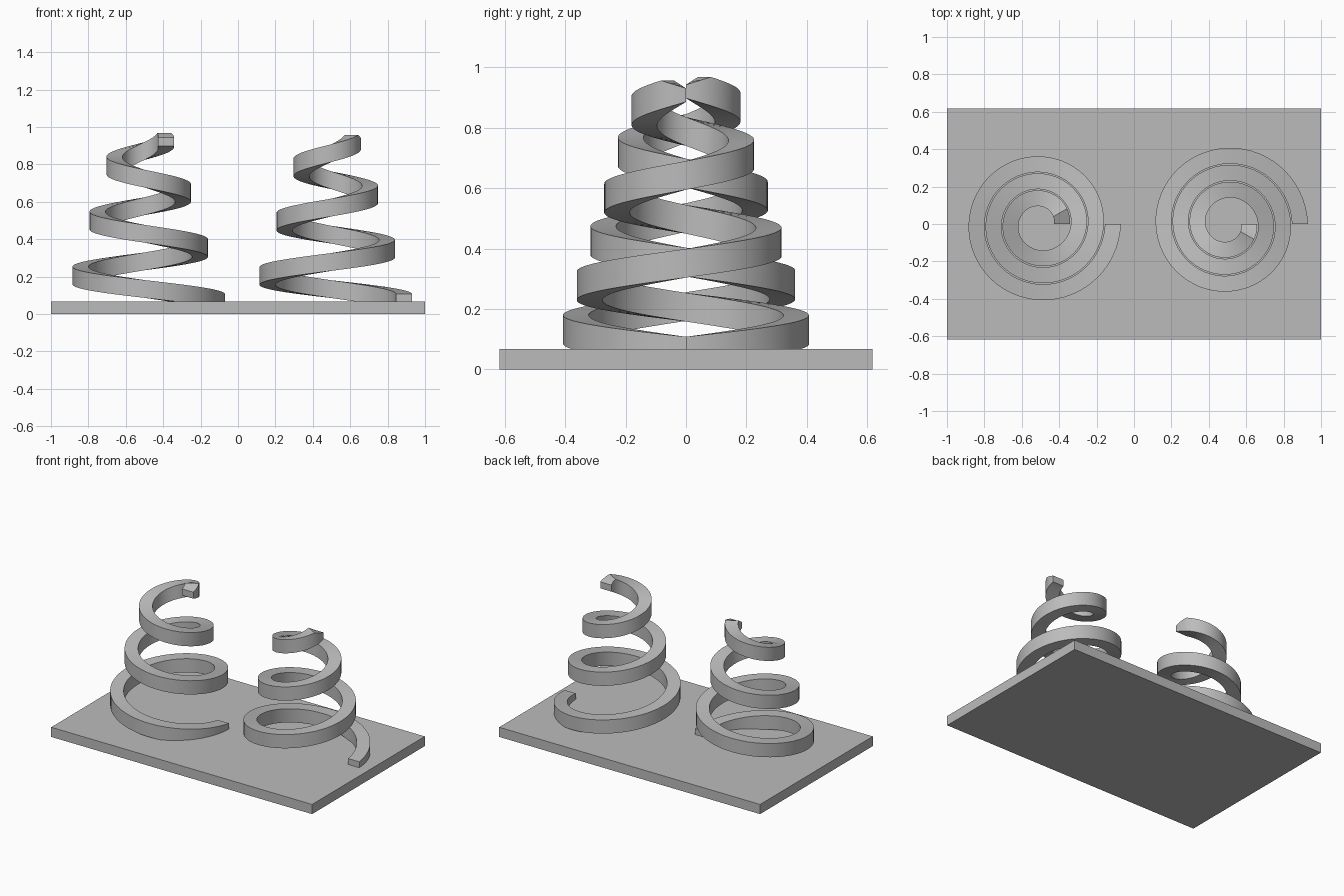
import bpy
import bmesh
from math import cos, sin, pi, radians

TURNS = 3
STEPS = 60            # segments per turn
WIDTH, HEIGHT = 0.085, 0.095
R_START, R_LOSS = 0.43, 0.091
TOP_START = 0.108

cube = bpy.data.objects.get("Cube")
if cube:
    bpy.data.objects.remove(cube, do_unlink=True)

grey = bpy.data.materials.new("plain grey")
grey.use_nodes = True
colour = (0.5, 0.5, 0.5, 1)
grey.diffuse_color = colour
grey.node_tree.nodes["Principled BSDF"].inputs["Base Color"].default_value = colour


def add_object(name, bm):
    bmesh.ops.recalc_face_normals(bm, faces=bm.faces[:])
    mesh = bpy.data.meshes.new(name)
    bm.to_mesh(mesh)
    bm.free()
    mesh.materials.append(grey)
    obj = bpy.data.objects.new(name, mesh)
    bpy.context.collection.objects.link(obj)
    return obj


def conical_spiral(name, x, direction, pitch):
    """Sweep an upright rectangle along a rising, narrowing spiral."""
    bm = bmesh.new()
    last = TURNS * STEPS
    taper_steps = STEPS // 12     # the last 30 degrees lose height on top
    rings = []
    for i in range(last + 1):
        t = i / STEPS
        angle = direction * 2 * pi * t
        outer = R_START - R_LOSS * t
        inner = outer - WIDTH
        top = TOP_START + pitch * t
        bottom = top - HEIGHT
        top -= 0.05 * max(0, i - last + taper_steps) / taper_steps
        section = ((outer, bottom), (outer, top), (inner, top), (inner, bottom))
        rings.append([bm.verts.new((x + r * cos(angle), r * sin(angle), z))
                      for r, z in section])
    for a, b in zip(rings, rings[1:]):
        for k in range(4):
            n = (k + 1) % 4
            bm.faces.new((a[k], a[n], b[n], b[k]))
    bm.faces.new(rings[0])
    bm.faces.new(rings[-1])
    obj = add_object(name, bm)
    bpy.ops.object.select_all(action="DESELECT")
    obj.select_set(True)
    bpy.context.view_layer.objects.active = obj
    bpy.ops.object.shade_smooth_by_angle(angle=radians(30))


# Flat rectangular base
bm = bmesh.new()
bmesh.ops.create_cube(bm, size=1)
for v in bm.verts:
    v.co = (v.co.x * 2, v.co.y * 1.234, (v.co.z + 0.5) * 0.067)
add_object("base_plate", bm)

# Two spirals wound in opposite directions
conical_spiral("right_spiral", -0.5, -1, 0.295)
conical_spiral("left_spiral", 0.5, 1, 0.291)
